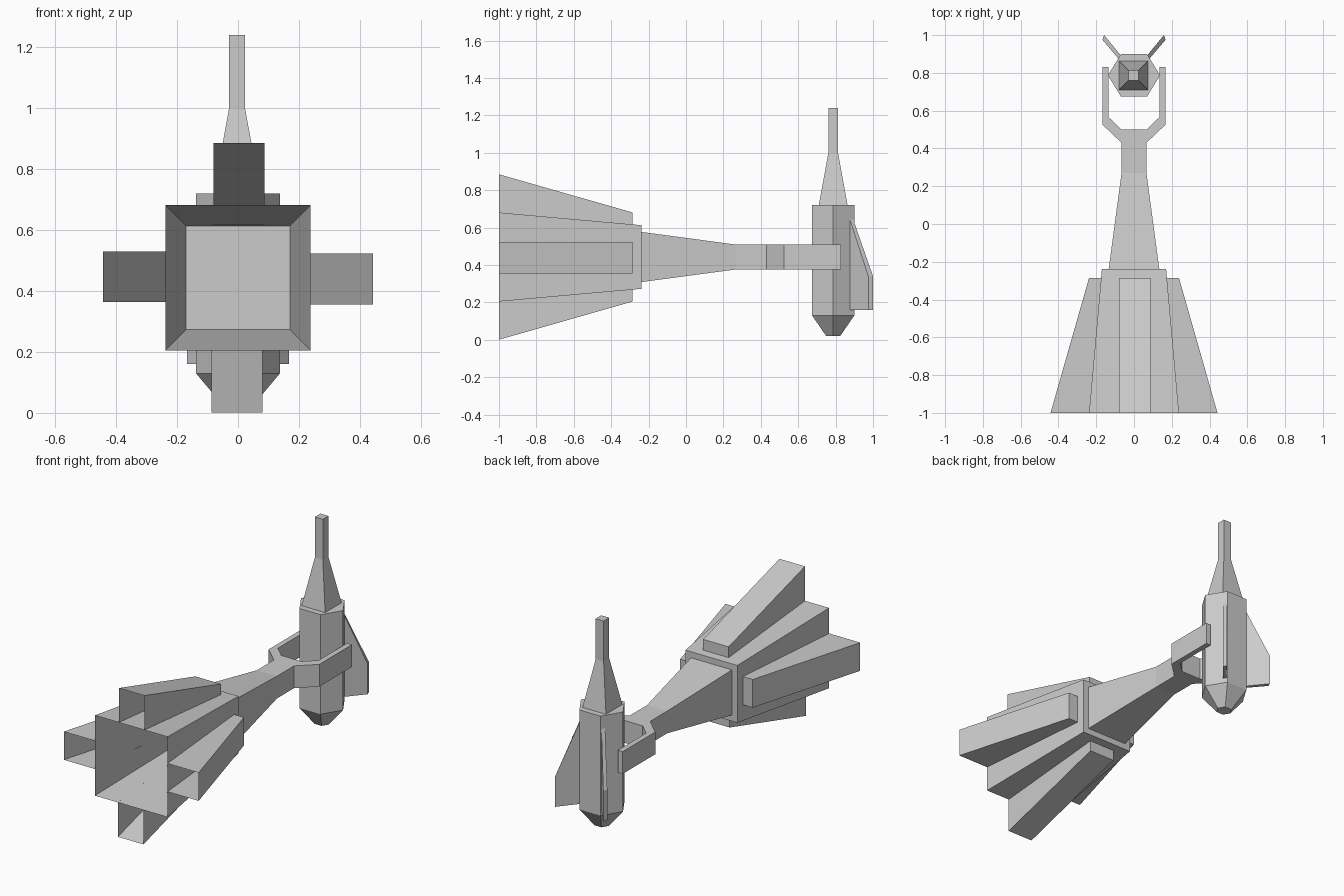
import bpy
import bmesh
from math import radians, cos, sin
from mathutils import Matrix, Vector

cube = bpy.data.objects.get("Cube")
if cube:
    bpy.data.objects.remove(cube)

grey = bpy.data.materials.new("hull grey")
grey.use_nodes = True
colour = (0.6, 0.6, 0.6, 1)
grey.diffuse_color = colour
grey.node_tree.nodes["Principled BSDF"].inputs["Base Color"].default_value = colour

AXIS_Z = 0.443   # height of the long horizontal axis
BODY_Y = 0.787   # position of the upright body


def loft(name, rings, start=True, end=True, closed=True, turn=None):
    """Skin a list of point rings, with optional end caps."""
    bm = bmesh.new()
    rows = [[bm.verts.new(p) for p in ring] for ring in rings]
    n = len(rows[0])
    for a, b in zip(rows, rows[1:]):
        for i in range(n if closed else n - 1):
            j = (i + 1) % n
            bm.faces.new((a[i], a[j], b[j], b[i]))
    if start:
        bm.faces.new(rows[0])
    if end:
        bm.faces.new(rows[-1])
    if turn:
        bm.transform(turn)
    bmesh.ops.recalc_face_normals(bm, faces=bm.faces)
    mesh = bpy.data.meshes.new(name)
    bm.to_mesh(mesh)
    bm.free()
    mesh.materials.append(grey)
    obj = bpy.data.objects.new(name, mesh)
    bpy.context.collection.objects.link(obj)
    return obj


def square_y(y, h):
    return [(x * h, y, AXIS_Z + z * h) for x, z in ((-1, -1), (1, -1), (1, 1), (-1, 1))]


def square_z(z, h):
    return [(x * h - 0.003, BODY_Y + y * h, z) for x, y in ((-1, -1), (1, -1), (1, 1), (-1, 1))]


def hexagon(z, s):
    return [(s * 0.138 * cos(radians(60 * i)), BODY_Y + s * 0.13 * sin(radians(60 * i)), z)
            for i in range(6)]


def extrude_z(name, outline, low, high):
    return loft(name, [[(x, y, z) for x, y in outline] for z in (low, high)])


# Hollow flared funnel, open at the front
FRONT, BACK = -1.0, -0.238
loft("funnel", [square_y(FRONT, 0.238), square_y(BACK, 0.17)], start=False)

# Four open-fronted ducts around the funnel
ARM_BACK = -0.285
for k, side in enumerate(("top", "left", "bottom", "right")):
    rings = []
    for y, inner, outer in ((FRONT, 0.238, 0.442), (ARM_BACK, 0.174, 0.238)):
        rings.append([(-0.08, y, inner), (-0.08, y, outer), (0.087, y, outer), (0.087, y, inner)])
    turn = Matrix.Translation((0, 0, AXIS_Z)) @ Matrix.Rotation(radians(90 * k), 4, 'Y')
    loft(side + "_duct", rings, start=False, closed=False, turn=turn)

# Tapered neck
loft("neck", [square_y(BACK, 0.134), square_y(0.27, 0.066)], start=False, end=False)

# Fork that holds the upright body
half = [(0.066, 0.27), (0.066, 0.43), (0.166, 0.525), (0.166, 0.83),
        (0.134, 0.83), (0.134, 0.565), (0.066, 0.5)]
extrude_z("fork", half + [(-x, y) for x, y in reversed(half)], AXIS_Z - 0.066, AXIS_Z + 0.066)

# Upright six-sided body with a tapered foot
loft("body", [hexagon(0.02, 0.33), hexagon(0.13, 1), hexagon(0.72, 1)])

# Spire on top of the body
loft("spire", [square_z(0.72, 0.077), square_z(1.0, 0.026), square_z(1.24, 0.026)], start=False)

# Pair of slanted rear fins
profile = [(0, 0.16), (1, 0.16), (1, 0.34), (0, 0.67)]
for sign, side in ((1, "left"), (-1, "right")):
    rings = []
    for root, tip in (((0.064, 0.885), (0.158, 1.0)), ((0.076, 0.868), (0.167, 0.975))):
        ring = []
        for t, z in profile:
            p = Vector(root).lerp(Vector(tip), t)
            ring.append((sign * p.x, p.y, z))
        rings.append(ring)
    loft(side + "_fin", rings)
